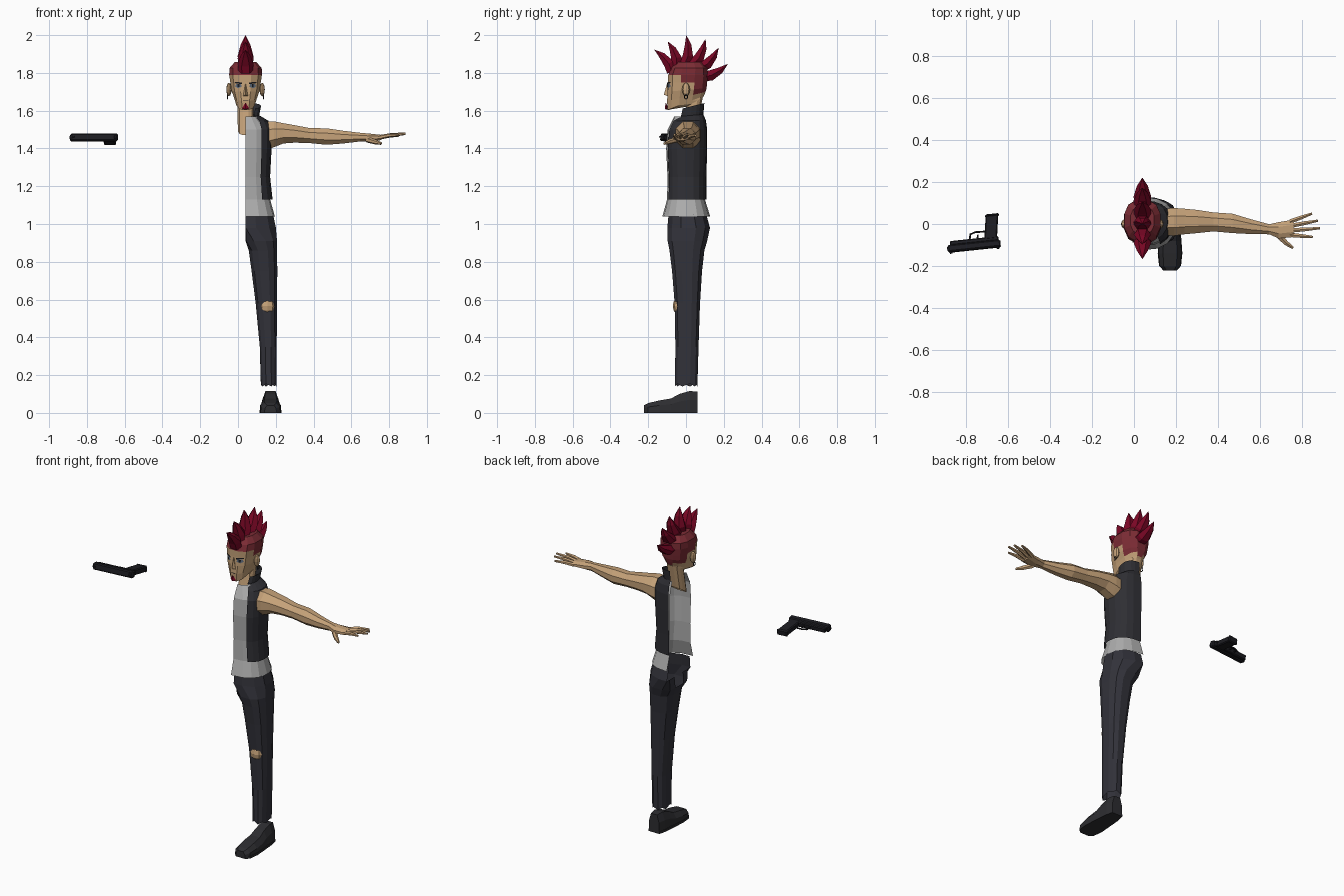
import bpy, bmesh, math
from mathutils import Vector, Matrix
from mathutils.bvhtree import BVHTree

if "Cube" in bpy.data.objects:
    bpy.data.objects.remove(bpy.data.objects["Cube"])

MID = 0.04  # centre plane of the figure


def material(name, r, g, b):
    m = bpy.data.materials.new(name)
    m.use_nodes = True
    m.diffuse_color = (r, g, b, 1)
    m.node_tree.nodes["Principled BSDF"].inputs["Base Color"].default_value = (r, g, b, 1)
    return m


SKIN = material("skin", 0.56, 0.36, 0.19)
SCALP = material("shaved_hair", 0.2, 0.025, 0.035)
SPIKE = material("spike_red", 0.19, 0.002, 0.018)
SHIRT = material("shirt_grey", 0.42, 0.42, 0.42)
JACKET = material("jacket_black", 0.028, 0.028, 0.034)
PANTS = material("trouser_charcoal", 0.032, 0.032, 0.042)
SHOE = material("shoe_black", 0.026, 0.026, 0.03)
GUN = material("gun_black", 0.012, 0.012, 0.016)
DARK = material("brow_dark", 0.01, 0.01, 0.012)
EYE = material("eye_blue", 0.12, 0.16, 0.22)


def finish(name, bm, *mats):
    me = bpy.data.meshes.new(name)
    bmesh.ops.recalc_face_normals(bm, faces=bm.faces[:])
    bm.to_mesh(me)
    bm.free()
    ob = bpy.data.objects.new(name, me)
    for m in mats:
        me.materials.append(m)
    bpy.context.collection.objects.link(ob)
    return ob


def loft(rings, closed=True, cap_start=False, cap_end=False):
    bm = bmesh.new()
    rows = [[bm.verts.new(p) for p in ring] for ring in rings]
    n = len(rows[0])
    for a, b in zip(rows, rows[1:]):
        for i in range(n if closed else n - 1):
            j = (i + 1) % n
            bm.faces.new((a[i], a[j], b[j], b[i]))
    if cap_start:
        bm.faces.new(rows[0])
    if cap_end:
        bm.faces.new(rows[-1])
    return bm


def power(v, p=0.8):
    return math.copysign(abs(v) ** p, v)


def section(zf, zb, xc, hw, yf, yb, angles):
    """Rounded horizontal section that may tilt from front to back."""
    pts = []
    for t in angles:
        c = power(math.cos(t))
        pts.append(Vector((xc + hw * power(math.sin(t)), (yf + yb) / 2 - (yb - yf) / 2 * c,
                           (zf + zb) / 2 + (zf - zb) / 2 * c)))
    return pts


def turn(n, offset=0.0):
    return [math.tau * (i + offset) / n for i in range(n)]


def tube(name, path, radii, mat, n=6, flat=1.0, ref=(0, 0, 1)):
    path = [Vector(p) for p in path]
    rings = []
    for i, p in enumerate(path):
        d = (path[min(i + 1, len(path) - 1)] - path[max(i - 1, 0)]).normalized()
        a = (Vector(ref) - d * d.dot(Vector(ref))).normalized()
        b = d.cross(a)
        rings.append([p + (a * math.cos(t) * flat + b * math.sin(t)) * radii[i] for t in turn(n)])
    return finish(name, loft(rings, True, True, True), mat)


def hull(name, pts, mat):
    bm = bmesh.new()
    for p in pts:
        bm.verts.new(p)
    bmesh.ops.convex_hull(bm, input=bm.verts[:])
    return finish(name, bm, mat)


def ball(name, loc, size, mat, u=8, v=6):
    bm = bmesh.new()
    bmesh.ops.create_uvsphere(bm, u_segments=u, v_segments=v, radius=1,
                              matrix=Matrix.Translation(loc) @ Matrix.Diagonal((*size, 1)))
    return finish(name, bm, mat)


# Shirt and sleeveless jacket: open half shells
def half_shell(name, rows, start, mat):
    angles = [start + (math.pi - start) * i / 8 for i in range(9)]
    return finish(name, loft([section(zf, zb, MID, w, yf, yb, angles) for zf, zb, w, yf, yb in rows], False), mat)


half_shell("shirt", [(1.04, 1.04, .155, -.125, .128), (1.13, 1.13, .13, -.1, .1), (1.25, 1.25, .118, -.098, .095),
                     (1.4, 1.4, .126, -.105, .1), (1.5, 1.5, .125, -.097, .095), (1.57, 1.57, .062, -.062, .075)],
           0, SHIRT)
half_shell("jacket", [(1.13, 1.13, .143, -.106, .108), (1.25, 1.25, .13, -.104, .108), (1.4, 1.4, .138, -.111, .112),
                      (1.5, 1.5, .139, -.102, .112), (1.545, 1.55, .12, -.078, .105),
                      (1.57, 1.58, .072, -.035, .092), (1.61, 1.64, .082, -.025, .097)],
           math.radians(33), JACKET)

# Trousers: the pelvis is open on the centre plane, the leg is closed
rows = [(1.05, .04, .15, -.095, .11), (.98, .04, .165, -.102, .13), (.91, .115, .094, -.1, .115),
        (.86, .132, .077, -.09, .1), (.75, .14, .07, -.076, .087), (.58, .15, .058, -.062, .076),
        (.35, .16, .046, -.058, .068), (.14, .162, .042, -.06, .062)]
rings = [section(z, z, xc, w, yf, yb, turn(12, .5)) for z, xc, w, yf, yb in rows]
for ring in rings:
    for p in ring:
        p.x = max(p.x, MID)
for i, p in enumerate(rings[-1]):
    p.z += .015 * (i % 2)
bm = loft(rings)
inner = [f for f in bm.faces if all(v.co.x < MID + .001 for v in f.verts)]
bmesh.ops.delete(bm, geom=inner, context='FACES')
finish("trouser_leg", bm, PANTS)
ball("knee", (.155, -.038, .565), (.042, .032, .045), SKIN)
tube("ankle", [(.165, 0, .07), (.165, 0, .18)], [.034, .03], SKIN, 8)

# Shoe and sole
rings = []
for y, w, h in [(-.222, .03, .04), (-.2, .05, .052), (-.14, .056, .066), (-.08, .052, .076),
                (-.035, .046, .1), (.02, .044, .116), (.062, .034, .112)]:
    xc = .172
    rings.append([Vector((xc + sx * w, y, z)) for sx, z in
                  [(-1, .012), (-.98, h * .6), (-.6, h), (.6, h), (.98, h * .6), (1, .012)]])
finish("shoe", loft(rings, True, True, True), SHOE)
sole = [(sign * (r[-1].x - .172) * 1.05 + .172, r[0].y, z) for r in rings for sign in (-1, 1) for z in (0, .014)]
hull("sole", sole, SHOE)

# Arm and palm
arm = [(.14, .01, 1.465, .068, .082), (.19, .01, 1.475, .072, .074), (.24, .012, 1.48, .066, .058),
       (.3, .012, 1.477, .06, .05), (.38, .01, 1.468, .049, .043), (.47, .003, 1.463, .05, .047),
       (.56, -.013, 1.46, .038, .036), (.645, -.025, 1.46, .026, .025), (.69, -.03, 1.458, .042, .023),
       (.76, -.021, 1.458, .045, .015)]
finish("arm", loft([[Vector((x, yc + ry * math.cos(t), zc + rz * math.sin(t))) for t in turn(8, .5)]
                    for x, yc, zc, ry, rz in arm], True, True, True), SKIN)

# Fingers and thumb
for name, y0, x1, y1, z1 in [("little_finger", .012, .85, .05, 1.468), ("ring_finger", -.009, .877, .016, 1.476),
                             ("middle_finger", -.031, .887, -.02, 1.478), ("index_finger", -.052, .853, -.062, 1.472)]:
    a, b = Vector((.745, y0, 1.458)), Vector((x1, y1, z1))
    tube(name, [a, a.lerp(b, .5) + Vector((0, 0, .004)), b], [.012, .0105, .006], SKIN)
tube("thumb", [(.685, -.05, 1.447), (.725, -.09, 1.435), (.758, -.114, 1.426)], [.016, .013, .007], SKIN)

# Head and neck in one loft; the shaved hair is chosen by height and depth
rows = [(1.47, 1.53, .042, -.03, .06), (1.62, 1.67, .044, 0, .09), (1.603, 1.68, .05, -.1, .098),
        (1.65, 1.7, .062, -.103, .106), (1.7, 1.72, .077, -.1, .112), (1.75, 1.75, .083, -.097, .115),
        (1.788, 1.788, .089, -.097, .118), (1.825, 1.825, .088, -.083, .116), (1.858, 1.858, .058, -.05, .085)]
bm = loft([section(zf, zb, MID, w, yf, yb, turn(12, .5)) for zf, zb, w, yf, yb in rows], True, False, True)
for f in bm.faces:
    c = f.calc_center_median()
    f.material_index = int(c.z > 1.785 or (c.y > -.04 and c.z > 1.745) or (c.y > .01 and c.z > 1.688))
face_tree = BVHTree.FromBMesh(bm)
finish("head", bm, SKIN, SCALP)


def face_plate(name, outline, mat, lift):
    """Thin patch laid on the face; outline holds sideways offset and height."""
    bm = bmesh.new()
    vs = []
    for dx, z in outline:
        hit = face_tree.ray_cast(Vector((MID + dx, -1, z)), Vector((0, 1, 0)))[0]
        vs.append(bm.verts.new(hit - Vector((0, lift, 0))))
    bm.faces.new(vs)
    finish(name, bm, mat)


# Eyes, brows and ears on both sides
for side, s in (("left", 1), ("right", -1)):
    face_plate(side + "_eye", [(s * .021, 1.726), (s * .04, 1.719), (s * .056, 1.728), (s * .05, 1.741),
                               (s * .024, 1.741)], EYE, .005)
    face_plate(side + "_pupil", [(s * .033, 1.724), (s * .043, 1.724), (s * .043, 1.74), (s * .033, 1.74)], DARK, .007)
    face_plate(side + "_brow", [(s * .018, 1.74), (s * .058, 1.746), (s * .056, 1.753), (s * .018, 1.749)], DARK, .007)
    ball(side + "_ear", (MID + s * .088, .0, 1.712), (.014, .021, .036), SKIN)
    ring = [(MID + s * .096, .009 * math.cos(t), 1.673 + .011 * math.sin(t)) for t in turn(8)]
    tube(side + "_earring", ring + ring[:1], [.0025] * 9, DARK, 4, 1, (1, 0, 0))

# Nose, lips and chin tuft
hull("nose", [(MID, -.099, 1.748), (MID, -.117, 1.685), (MID - .013, -.098, 1.677), (MID + .013, -.098, 1.677),
              (MID, -.09, 1.74), (MID, -.09, 1.677)], SKIN)
face_plate("mouth", [(-.016, 1.651), (.016, 1.651), (.012, 1.655), (-.012, 1.655)], DARK, .003)
hull("chin_tuft", [(MID, -.108, 1.643), (MID - .019, -.102, 1.612), (MID + .019, -.102, 1.612),
                   (MID, -.112, 1.608), (MID, -.085, 1.603)], SPIKE)

# Crest of spikes along the scalp
for i, (y0, z0, y1, z1) in enumerate([(-.075, 1.805, -.166, 1.922), (-.05, 1.835, -.096, 1.965),
                                      (-.008, 1.845, .002, 1.998), (.035, 1.845, .103, 1.978),
                                      (.072, 1.825, .172, 1.932), (.085, 1.78, .22, 1.846)]):
    a, b = Vector((MID, y0, z0)), Vector((MID, y1, z1))
    d = b - a
    bow = Vector((0, d.z, -d.y)) * .1
    tube("hair_spike_%d" % (i + 1), [a, a.lerp(b, .3) + bow, a.lerp(b, .68) + bow * .8, b],
         [.03, .032, .02, .001], SPIKE, 6, 1.3, (1, 0, 0))

# Pistol lying on its side; local x runs along the barrel, local y towards the grip
place = (Matrix.Translation((-.762, -.097, 1.457)) @ Matrix.Rotation(math.radians(6), 4, 'Z')
         @ Matrix.Rotation(math.radians(-9), 4, 'X'))


def block(name, x0, x1, y0, y1, t, lean=0.0):
    """Chamfered box of half thickness t; lean shifts its far end along the barrel."""
    bm = bmesh.new()
    bmesh.ops.create_cube(bm, size=1)
    for v in bm.verts:
        far = v.co.y > 0
        v.co = Vector((x1 if v.co.x > 0 else x0, y1 if far else y0, math.copysign(t, v.co.z)))
        v.co.x += lean * far
    bmesh.ops.bevel(bm, geom=bm.edges[:], offset=t * .3, segments=1, affect='EDGES')
    bmesh.ops.transform(bm, matrix=place, verts=bm.verts[:])
    return finish(name, bm, GUN)


block("pistol_slide", -.127, .125, -.026, .008, .02)
block("pistol_frame", -.115, .118, .004, .026, .016)
block("pistol_grip", .05, .11, .015, .13, .017, .018)
block("grip_base", .064, .13, .124, .136, .019, .002)
block("front_sight", -.12, -.108, -.033, -.024, .004)
block("rear_sight", .104, .118, -.033, -.024, .01)
block("muzzle", -.131, -.12, -.019, .001, .01)
block("trigger", .012, .02, .022, .044, .004, .006)
tube("trigger_guard", [place @ Vector(p) for p in [(-.02, .022, 0), (-.014, .05, 0), (.01, .058, 0), (.06, .056, 0)]],
     [.005] * 4, GUN, 6)
